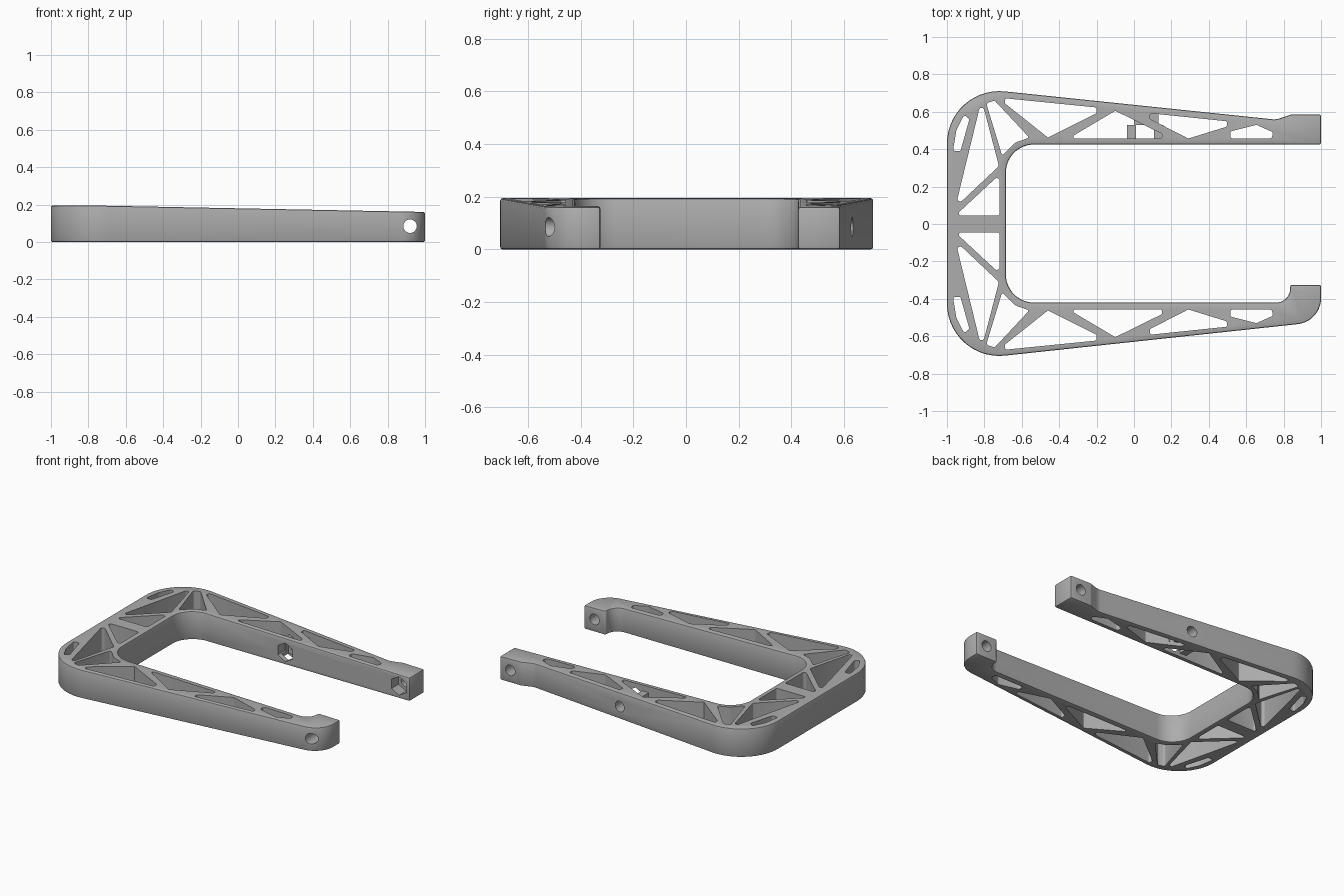
import bpy, bmesh, math
from mathutils import Vector, Matrix

cube = bpy.data.objects.get("Cube")
if cube:
    bpy.data.objects.remove(cube, do_unlink=True)

grey = bpy.data.materials.new("mid grey")
grey.use_nodes = True
grey.diffuse_color = (0.42, 0.42, 0.42, 1)
grey.node_tree.nodes["Principled BSDF"].inputs["Base Color"].default_value = (0.42, 0.42, 0.42, 1)

HOLE_Z = 0.085


def rounded(points, steps=8):
    """Closed 2D outline from (x, y, corner radius)."""
    out = []
    n = len(points)
    for i, (x, y, r) in enumerate(points):
        p = Vector((x, y))
        u = (Vector(points[i - 1][:2]) - p).normalized()
        v = (Vector(points[(i + 1) % n][:2]) - p).normalized()
        half = u.angle(v) / 2
        if r == 0:
            out.append(p)
            continue
        centre = p + (u + v).normalized() * r / math.sin(half)
        a = p + u * r / math.tan(half) - centre
        b = p + v * r / math.tan(half) - centre
        turn = math.atan2(a.x * b.y - a.y * b.x, a.dot(b))
        for k in range(steps + 1):
            out.append(centre + Matrix.Rotation(turn * k / steps, 2) @ a)
    return out


def make_object(name, bm):
    bmesh.ops.recalc_face_normals(bm, faces=bm.faces)
    mesh = bpy.data.meshes.new(name)
    bm.to_mesh(mesh)
    bm.free()
    mesh.materials.append(grey)
    obj = bpy.data.objects.new(name, mesh)
    bpy.context.collection.objects.link(obj)
    return obj


def add_prism(bm, outline, start, depth):
    face = bm.faces.new([bm.verts.new((p.x, p.y, start)) for p in outline])
    ret = bmesh.ops.extrude_face_region(bm, geom=[face])
    verts = [g for g in ret["geom"] if isinstance(g, bmesh.types.BMVert)]
    bmesh.ops.translate(bm, verts=verts, vec=(0, 0, depth))


def add_box(bm, lo, hi):
    lo, hi = Vector(lo), Vector(hi)
    m = Matrix.Translation((lo + hi) / 2) @ Matrix.Diagonal((*(hi - lo), 1))
    bmesh.ops.create_cube(bm, size=1, matrix=m)


def add_bore(bm, x, y0, y1, radius, sides, spin=0):
    m = (Matrix.Translation((x, (y0 + y1) / 2, HOLE_Z))
         @ Matrix.Rotation(math.pi / 2, 4, "X") @ Matrix.Rotation(spin, 4, "Z"))
    bmesh.ops.create_cone(bm, cap_ends=True, segments=sides, radius1=radius,
                          radius2=radius, depth=y1 - y0, matrix=m)


def apply_modifier(obj, mod):
    bpy.context.view_layer.objects.active = obj
    bpy.ops.object.modifier_apply(modifier=mod.name)


def combine(obj, other, operation):
    mod = obj.modifiers.new("combine", "BOOLEAN")
    mod.operation, mod.solver, mod.object = operation, "EXACT", other
    apply_modifier(obj, mod)
    bpy.data.objects.remove(other, do_unlink=True)


# Frame outline: plain arm at the back, hooked arm at the front
outline = rounded([
    (-1, 0.741, 0.28), (0.76, 0.558, 0.1), (0.84, 0.585, 0.03), (1, 0.585, 0),
    (1, 0.425, 0), (-0.685, 0.425, 0.15), (-0.685, -0.42, 0.15),
    (0.835, -0.42, 0.075), (0.835, -0.325, 0.012), (1, -0.325, 0),
    (1, -0.522, 0.14), (-1, -0.737, 0.28)], 14)
bm = bmesh.new()
add_prism(bm, outline, 0, 0.3)
frame = make_object("frame", bm)

# Top tapers towards the arm tips
bm = bmesh.new()
side = [Vector(p) for p in ((-1.2, 0.195), (-0.75, 0.195), (1.2, 0.157), (1.2, 0.5), (-1.2, 0.5))]
add_prism(bm, side, -1, 2)
bm.transform(Matrix.Rotation(math.pi / 2, 4, "X"))
combine(frame, make_object("taper_cutter", bm), "DIFFERENCE")

bevel = frame.modifiers.new("edge", "BEVEL")
bevel.width, bevel.segments = 0.009, 2
bevel.limit_method, bevel.angle_limit = "ANGLE", math.radians(50)
apply_modifier(frame, bevel)

# Lightening pockets, the same on both arms
pockets = [
    [(-0.968, 0.39, 0.012), (-0.928, 0.39, 0.012), (-0.88, 0.56, 0.012),
     (-0.908, 0.585, 0.012), (-0.95, 0.50, 0.03)],
    [(-0.955, 0.09, 0.015), (-0.722, 0.31, 0.012), (-0.815, 0.665, 0.014)],
    [(-0.955, 0.045, 0.012), (-0.718, 0.045, 0.012), (-0.718, 0.265, 0.015)],
    [(-0.79, 0.645, 0.012), (-0.745, 0.66, 0.012), (-0.56, 0.462, 0.008),
     (-0.635, 0.435, 0.06), (-0.705, 0.365, 0.008)],
    [(-0.69, 0.672, 0.012), (-0.2, 0.623, 0.012), (-0.2, 0.592, 0.012),
     (-0.46, 0.462, 0.006), (-0.69, 0.645, 0.01)],
    [(-0.35, 0.457, 0.01), (-0.1, 0.605, 0.006), (0.15, 0.482, 0.01), (0.15, 0.457, 0.01)],
    [(0.085, 0.592, 0.01), (0.5, 0.549, 0.012), (0.495, 0.52, 0.012),
     (0.29, 0.457, 0.006), (0.085, 0.562, 0.01)],
    [(0.515, 0.457, 0.014), (0.735, 0.457, 0.014), (0.745, 0.49, 0.014),
     (0.655, 0.53, 0.01), (0.515, 0.495, 0.014)],
]
bm = bmesh.new()
for pocket in pockets:
    for s in (1, -1):
        add_prism(bm, rounded([(x, s * y, r) for x, y, r in pocket], 5), -0.1, 0.5)
combine(frame, make_object("pocket_cutter", bm), "DIFFERENCE")

# Nut seat inside the back arm
for lo, hi in (((-0.038, 0.44), (0.012, 0.53)), ((0.108, 0.44), (0.158, 0.53)),
               ((0.0, 0.528), (0.13, 0.60))):
    bm = bmesh.new()
    add_box(bm, (*lo, HOLE_Z - 0.06), (*hi, HOLE_Z + 0.055))
    combine(frame, make_object("nut_seat_block", bm), "UNION")

# Screw holes with hexagonal nut recesses on the inner face
for x in (0.06, 0.92):
    for args in ((x, -0.8 if x > 0.5 else 0.3, 0.8, 0.036, 32),
                 (x, 0.35, 0.5, 0.064, 6)):
        bm = bmesh.new()
        add_bore(bm, *args)
        combine(frame, make_object("bore_cutter", bm), "DIFFERENCE")

bpy.ops.object.select_all(action="DESELECT")
frame.select_set(True)
bpy.context.view_layer.objects.active = frame
bpy.ops.object.shade_smooth_by_angle(angle=math.radians(30))
